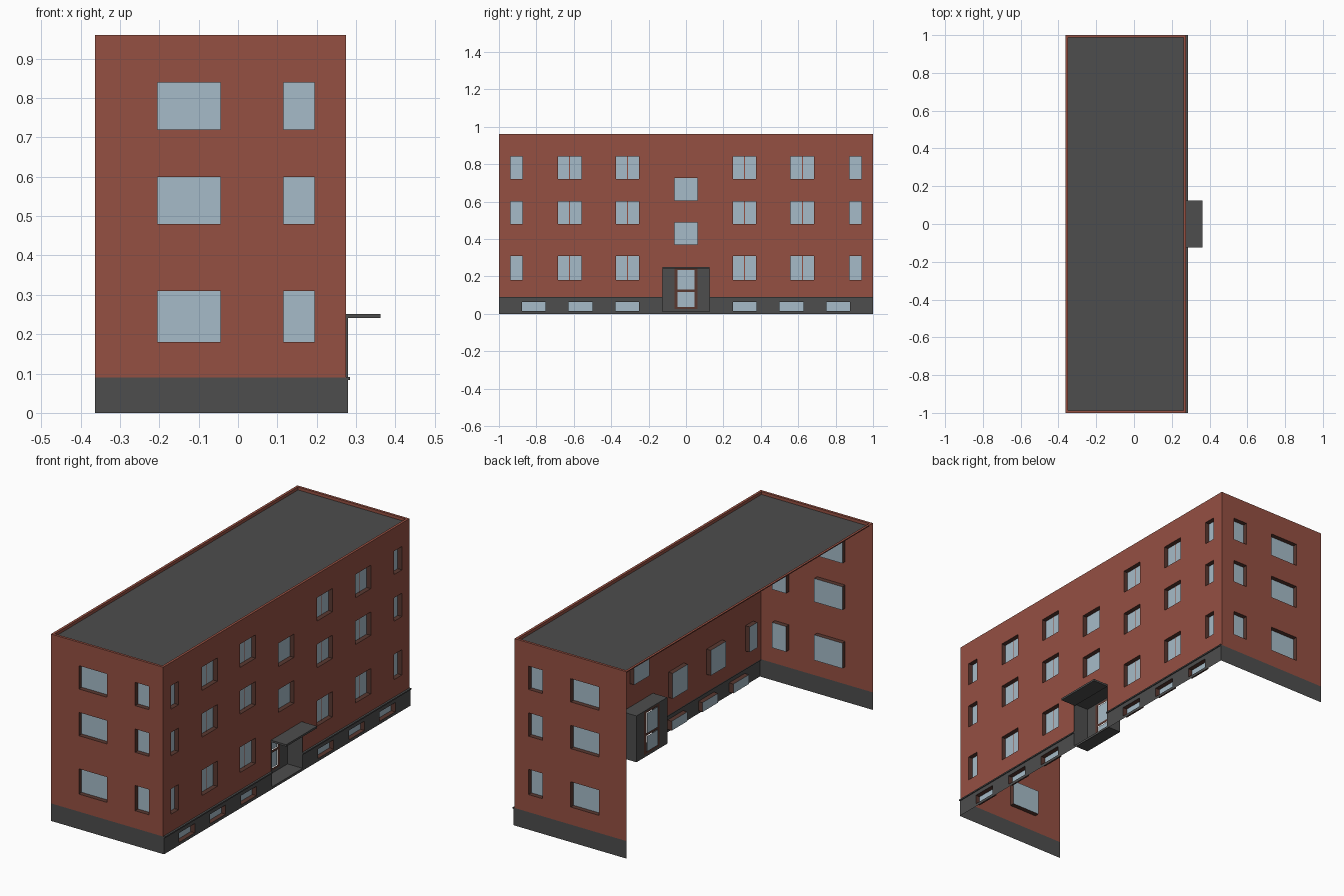
import bpy, bmesh

if "Cube" in bpy.data.objects:
    bpy.data.objects.remove(bpy.data.objects["Cube"])

def material(name, rgb):
    m = bpy.data.materials.new(name)
    m.diffuse_color = (*rgb, 1)
    m.use_nodes = True
    m.node_tree.nodes["Principled BSDF"].inputs["Base Color"].default_value = m.diffuse_color
    return m

BRICK = material("brick_red", (0.30, 0.08, 0.055))
DARK = material("dark_grey", (0.075, 0.075, 0.075))
GLASS = material("pale_glass", (0.38, 0.50, 0.58))
FRAME = material("brown_frame", (0.10, 0.04, 0.03))

X0, X1, XP = -0.363, 0.275, 0.28      # open back, long wall, plinth face
TOP, BASE, ROOF = 0.96, 0.09, 0.945
DEPTH = 0.024                          # window recess

# Wall frames: u runs along the wall, v is height, d is depth inward
def long_side(x):
    return lambda u, v, d: (x - d, u, v)

def end_side(u, v, d):
    return (u, -1 + d, v)

def build(name, mat, quads, mirror=False):
    bm = bmesh.new()
    for q in quads:
        bm.faces.new([bm.verts.new(p) for p in q])
    bmesh.ops.remove_doubles(bm, verts=bm.verts, dist=1e-5)
    me = bpy.data.meshes.new(name)
    bm.to_mesh(me)
    bm.free()
    me.materials.append(mat)
    ob = bpy.data.objects.new(name, me)
    bpy.context.collection.objects.link(ob)
    if mirror:
        mod = ob.modifiers.new("mirror", 'MIRROR')
        mod.use_axis = (False, True, False)
        mod.use_mirror_merge = False
    return ob

def rect(f, r, d=0):
    u0, u1, v0, v1 = r
    return [f(u0, v0, d), f(u1, v0, d), f(u1, v1, d), f(u0, v1, d)]

def sheet(f, r, holes):
    us = sorted({r[0], r[1], *[c for h in holes for c in h[:2]]})
    vs = sorted({r[2], r[3], *[c for h in holes for c in h[2:]]})
    out = []
    for a, b in zip(us, us[1:]):
        for c, e in zip(vs, vs[1:]):
            u, v = (a + b) / 2, (c + e) / 2
            if not any(h[0] < u < h[1] and h[2] < v < h[3] for h in holes):
                out.append(rect(f, (a, b, c, e)))
    return out

def reveal(f, r, d):
    front, back = rect(f, r), rect(f, r, d)
    return [[front[i], front[(i + 1) % 4], back[(i + 1) % 4], back[i]] for i in range(4)]

def box(name, mat, lo, hi):
    bm = bmesh.new()
    for v in bmesh.ops.create_cube(bm, size=1)["verts"]:
        v.co = [(a + b) / 2 + c * (b - a) for a, b, c in zip(lo, hi, v.co)]
    me = bpy.data.meshes.new(name)
    bm.to_mesh(me)
    bm.free()
    me.materials.append(mat)
    ob = bpy.data.objects.new(name, me)
    bpy.context.collection.objects.link(ob)
    return ob

def windows(name, f, rects, mirror=False):
    build(name + "_reveals", FRAME, [q for r in rects for q in reveal(f, r, DEPTH)], mirror)
    build(name + "_panes", GLASS, [rect(f, r, DEPTH) for r in rects], mirror)

def both(a, b):
    return [(a, b), (-b, -a)]

ROWS = [(0.18, 0.31), (0.48, 0.60), (0.72, 0.84)]

# Long facade with windows and the entrance opening
face = long_side(X1)
cols = both(0.25, 0.375) + both(0.56, 0.685) + both(0.875, 0.938)
wins = [c + r for c in cols for r in ROWS]
wins += [(-0.062, 0.062, 0.37, 0.487), (-0.062, 0.062, 0.605, 0.725)]
build("long_wall", BRICK, sheet(face, (-1, 1, BASE, TOP), wins + [(-0.125, 0.125, BASE, 0.25)]))
windows("long_wall_window", face, wins)

# Thin mullions in the wide windows
build("window_mullions", BRICK,
      [rect(face, ((a + b) / 2 - 0.002, (a + b) / 2 + 0.002, *r), DEPTH - 0.003)
       for a, b in cols[:4] for r in ROWS])

# End walls, mirrored front to back
ends = [c + r for c in [(-0.205, -0.045), (0.115, 0.195)] for r in ROWS]
build("end_walls", BRICK, sheet(end_side, (X0, X1, BASE, TOP), ends), True)
windows("end_wall_window", end_side, ends, True)
build("end_plinths", DARK, [rect(end_side, (X0, XP, 0, BASE))], True)

# Plinth with basement windows
plinth = long_side(XP)
cellar = [c + (0.015, 0.063) for c in both(0.25, 0.377) + both(0.5, 0.627) + both(0.75, 0.877)]
build("long_plinth", DARK, sheet(plinth, (-1, 1, 0, BASE), cellar + [(-0.125, 0.125, 0.012, BASE)]))
windows("basement_window", plinth, cellar)
for side, (a, b) in zip(("right", "left"), both(0.125, 1.0)):
    box("plinth_ledge_" + side, DARK, (X1, a, 0.084), (0.285, b, 0.091))

# Recessed entrance, door and canopy
portal = (-0.125, 0.125, 0.012, 0.25)
door = (-0.062, 0.062, 0.025, 0.245)
lights = [(-0.045, 0.045, 0.037, 0.117), (-0.045, 0.045, 0.13, 0.235)]
back = long_side(0.194)
build("entrance_recess", DARK, reveal(plinth, portal, XP - 0.194))
build("entrance_back_wall", DARK, sheet(back, portal, [door]))
build("door_frame", FRAME, sheet(back, door, lights))
build("door_panes", GLASS, [rect(back, r, 0.004) for r in lights])
box("entrance_canopy", DARK, (X1, -0.125, 0.241), (0.362, 0.125, 0.251))

# Flat roof set inside a low parapet
def plan(u, v, d):
    return (u, v, TOP - d)

outer, inner = (X0, X1, -1, 1), (X0 + 0.013, X1 - 0.013, -0.987, 0.987)
build("parapet", BRICK, sheet(plan, outer, [inner]) + reveal(plan, inner, TOP - ROOF))
build("roof", DARK, [rect(plan, inner, TOP - ROOF)])
